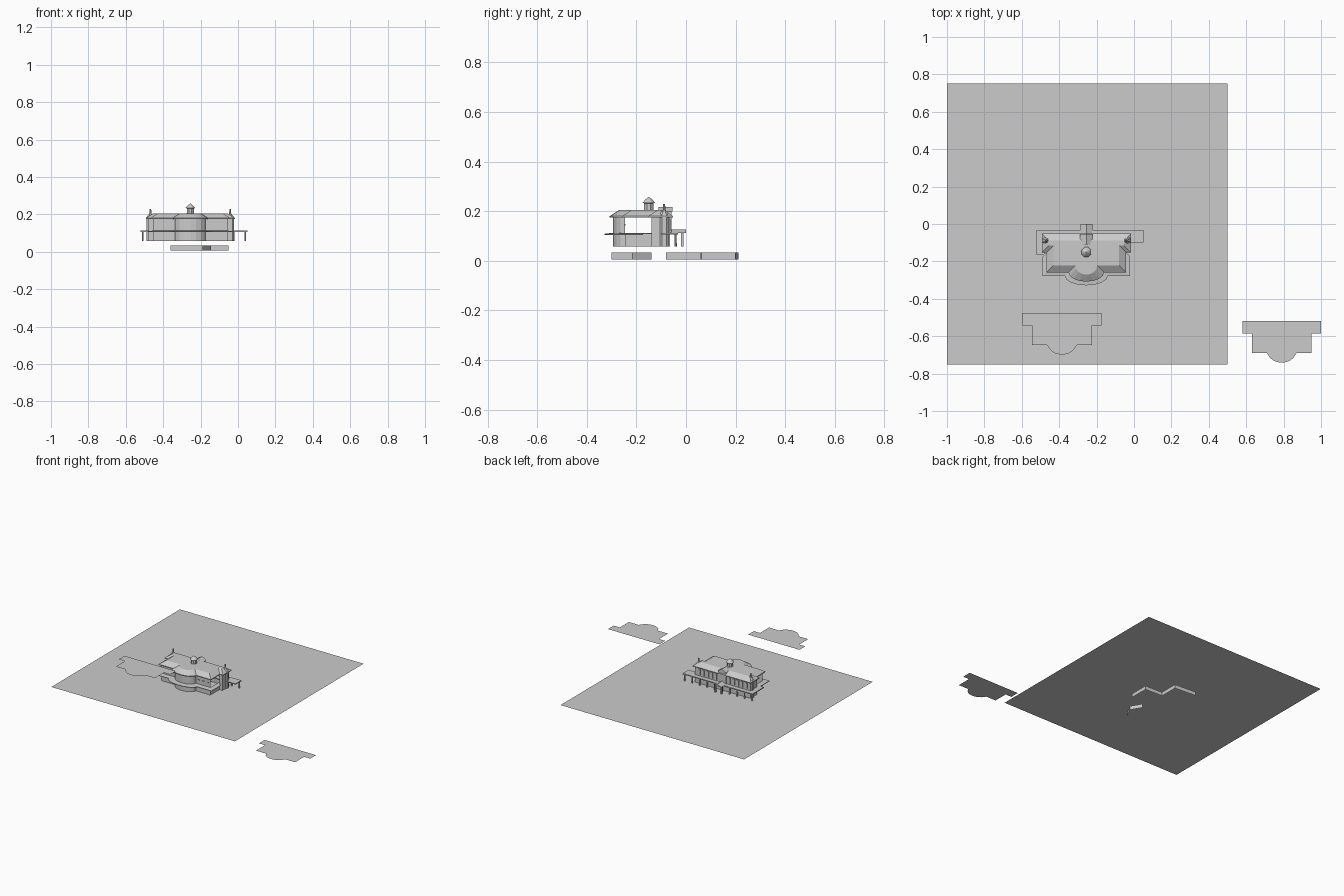
import bpy, math

if "Cube" in bpy.data.objects:
    bpy.data.objects.remove(bpy.data.objects["Cube"])

CX = -0.255  # centre line of the house


def mesh(name, verts, faces):
    me = bpy.data.meshes.new(name)
    me.from_pydata(verts, [], faces)
    me.update()
    ob = bpy.data.objects.new(name, me)
    bpy.context.collection.objects.link(ob)
    return ob


def sheet(name, pts, z):
    return mesh(name, [(x, y, z) for x, y in pts], [list(range(len(pts)))])


def loft(name, rings, closed=True, skip=(), lid=False):
    n = len(rings[0][0])
    verts = [(x, y, z) for pts, z in rings for x, y in pts]
    faces = []
    for r in range(len(rings) - 1):
        for i in range(n if closed else n - 1):
            if i not in skip:
                j = (i + 1) % n
                faces.append((r*n + i, r*n + j, (r+1)*n + j, (r+1)*n + i))
    if lid:
        faces.append([(len(rings) - 1)*n + i for i in range(n)])
    return mesh(name, verts, faces)


def box(name, x0, x1, y0, y1, z0, z1):
    p = [(x0, y0), (x1, y0), (x1, y1), (x0, y1)]
    ob = loft(name, [(p, z0), (p, z1)], lid=True)
    return ob


def lathe(name, x, y, profile, sides=8):
    rings = []
    for r, z in profile:
        rings.append(([(x + r*math.cos(2*math.pi*(i + .5)/sides),
                        y + r*math.sin(2*math.pi*(i + .5)/sides)) for i in range(sides)], z))
    return loft(name, rings, lid=True)


def outline(o):
    """House plan grown outward by o: wing, body and rounded bay."""
    w, b, yb, yw, yf = .225 + o, .20 + o, -.065 + o, -.14 - o, -.245 - o
    p = [(-w, yb), (-w, yw), (-b, yw), (-b, yf)]
    for i in range(9):
        t = math.pi*i/8
        p.append((-(.082 + o)*math.cos(t), yf - .05*math.sin(t)))
    p += [(b, yf), (b, yw), (w, yw), (w, yb)]
    return [(CX + x, y) for x, y in p]


# Ground sheet
sheet("ground_sheet", [(-1, -.75), (.5, -.75), (.5, .75), (-1, .75)], .057)


# Two loose floor plans, one at the bottom and one floating above
def plan(name, cx, y, z):
    half = [(.21, 0), (.21, -.067), (.16, -.067), (.16, -.172), (.08, -.172),
            (.062, -.198), (.04, -.215), (.015, -.222)]
    pts = [(cx + x, y + v) for x, v in half] + [(cx - x, y + v) for x, v in reversed(half)]
    sheet(name, pts[::-1], z)


plan("floor_plan_low", .79, -.518, 0)
plan("floor_plan_high", -.385, -.475, .29)

# Foundation wall strips under the ground sheet
for name, p in (("foundation_back", [(-.05, -.08), (-.05, .06), (-.19, .065), (-.19, .2), (-.36, .212)]),
                ("foundation_front", [(-.19, -.30), (-.145, -.215), (-.19, -.14)])):
    loft(name, [(p, .006), (p, .034)], closed=False)

# Walls of both floors; upper body sides are open
loft("lower_wall", [(outline(0), .057), (outline(0), .11)])
loft("upper_wall", [(outline(0), .11), (outline(0), .178)], skip=(2, 13))

# Ledge between the floors, and hipped roof with a flat deck
loft("ledge", [(outline(0), .113), (outline(.033), .109), (outline(.033), .105)],
     closed=False, skip=(0, 1, 14, 15))
loft("roof", [(outline(0), .174), (outline(.013), .174), (outline(.013), .18), (outline(-.024), .204)], lid=True)

# Cupola
lathe("cupola", CX, -.15, [(.02, .2), (.02, .232), (.028, .234), (.014, .248), (.001, .258)])

# Corner turrets with finials
for s in (-1, 1):
    x = CX + s*.213
    lathe("corner_turret", x, -.088, [(.022, .057), (.022, .178), (.027, .18), (.006, .205), (.004, .23)])

# Back porch roof, left return and columns
box("porch_roof", -.52, .05, -.1, -.033, .106, .113)
box("porch_return", -.52, -.475, -.165, -.1, .106, .113)
for i in range(10):
    x = -.51 + i*.061
    lathe("porch_column", x, -.042, [(.005, .057), (.004, .106)], 6)

# Central entrance with gabled roof
gable = [(CX - .032, .112), (CX, .127), (CX + .032, .112)]
mesh("entrance_roof", [(x, y, z) for y in (-.07, 0) for x, z in gable],
     [(0, 1, 4, 3), (1, 2, 5, 4), (3, 4, 5), (0, 3, 5, 2)])
for s in (-1, 1):
    box("entrance_post", CX + s*.024 - .005, CX + s*.024 + .005, -.02, -.01, .057, .112)

# Back dormer above the entrance
box("dormer_front", CX - .03, CX + .03, -.085, -.058, .114, .2)
mesh("dormer_gable", [(CX + x, y, z) for y in (-.11, -.054) for x, z in ((-.034, .198), (0, .217), (.034, .198))],
     [(0, 1, 4, 3), (1, 2, 5, 4), (3, 4, 5), (0, 3, 5, 2)])

# Window frames on the back, and short sills on the front
for s in (-1, 1):
    for i in range(5):
        x = CX + s*(.055 + i*.034)
        box("back_window", x - .009, x + .009, -.066, -.06, .122, .166)
    for i in range(3):
        x = CX + s*(.105 + i*.038)
        box("front_sill", x - .008, x + .008, -.25, -.244, .143, .148)
